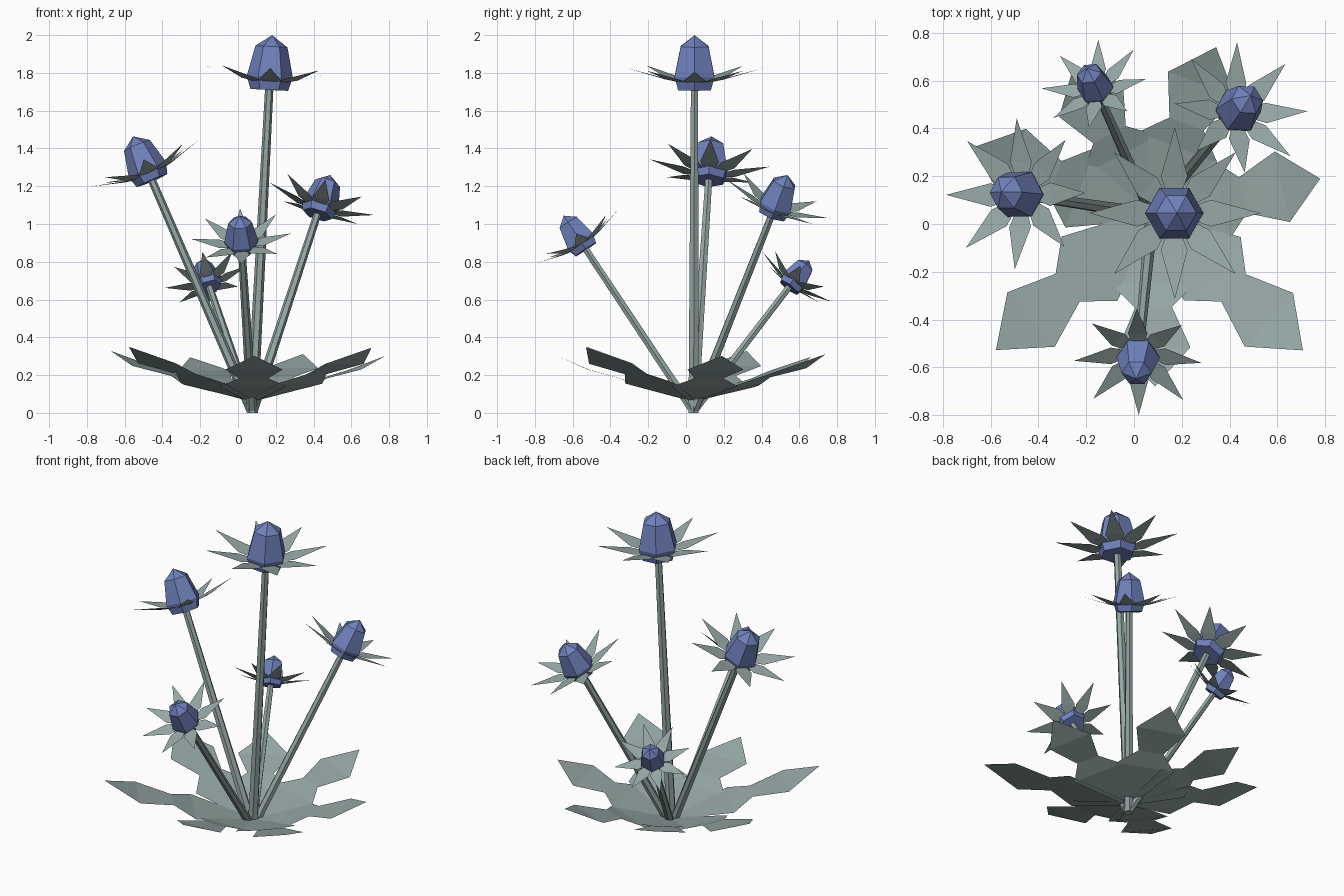
import bpy, bmesh, math
from mathutils import Vector, Matrix

if "Cube" in bpy.data.objects:
    bpy.data.objects.remove(bpy.data.objects["Cube"])


def material(name, rgb):
    m = bpy.data.materials.new(name)
    m.diffuse_color = (*rgb, 1)
    m.use_nodes = True
    m.node_tree.nodes["Principled BSDF"].inputs["Base Color"].default_value = m.diffuse_color
    return m


FOLIAGE = material("grey_green", (0.30, 0.385, 0.375))
BLUE = material("thistle_blue", (0.16, 0.22, 0.50))
ROOT = Vector((0.075, 0.04, 0.0))


def finish(name, bm, mat, matrix=Matrix()):
    bm.transform(matrix)
    me = bpy.data.meshes.new(name)
    bm.to_mesh(me)
    bm.free()
    me.materials.append(mat)
    ob = bpy.data.objects.new(name, me)
    bpy.context.collection.objects.link(ob)
    return ob


def lathe(bm, profile, sides=6):
    """Stack of rings (z, radius) capped below; a zero radius closes to a point."""
    rings = []
    for z, r in profile:
        n = sides if r > 0 else 1
        rings.append([bm.verts.new((r * math.cos(math.tau * i / sides),
                                    r * math.sin(math.tau * i / sides), z)) for i in range(n)])
    bm.faces.new(rings[0][::-1])
    for a, b in zip(rings, rings[1:]):
        for i in range(sides):
            j = (i + 1) % sides
            if len(b) == 1:
                bm.faces.new((a[i], a[j], b[0]))
            else:
                bm.faces.new((a[i], a[j], b[j], b[i]))
    if len(rings[-1]) > 1:
        bm.faces.new(rings[-1])


def blade(bm, points, angle):
    """Flat blade along a direction from (distance, half width, height) rows, ending in a tip."""
    rot = Matrix.Rotation(angle, 4, 'Z')
    rows = []
    for d, w, z in points:
        ys = (-w, w) if w > 0 else (0,)
        rows.append([bm.verts.new(rot @ Vector((d, y, z))) for y in ys])
    for a, b in zip(rows, rows[1:]):
        bm.faces.new((a[0], *b, a[1]))


# Flowers: a stem, a blue cone and a ring of eight spiky bracts
FLOWERS = {
    "centre": ((0.165, 0.045, 1.71), 1.0),
    "left": ((-0.455, 0.12, 1.23), 0.88),
    "right": ((0.42, 0.455, 1.05), 0.81),
    "front": ((0.02, -0.53, 0.865), 0.74),
    "back": ((-0.15, 0.545, 0.665), 0.63),
}
for name, (base, s) in FLOWERS.items():
    base = Vector(base)
    axis = base - ROOT
    turn = Vector((0, 0, 1)).rotation_difference(axis).to_matrix().to_4x4()
    place = Matrix.Translation(base) @ turn @ Matrix.Scale(s, 4)

    bm = bmesh.new()
    k = 0.6 + 0.4 * s
    lathe(bm, [(0, 0.031 * k), (axis.length + 0.03, 0.022 * k)])
    bm.transform(turn)
    stem = finish(name + "_stem", bm, FOLIAGE, Matrix.Translation(ROOT))
    for v in stem.data.vertices:
        v.co.z = max(v.co.z, 0)

    bm = bmesh.new()
    lathe(bm, [(0, 0.10), (0.07, 0.122), (0.23, 0.085), (0.29, 0)])
    finish(name + "_flower_head", bm, BLUE, place)

    bm = bmesh.new()
    for i in range(8):
        blade(bm, [(0.05, 0.02, 0.035), (0.155, 0.056, 0.058), (0.36, 0, 0.115)],
              math.tau * i / 8)
    finish(name + "_bracts", bm, FOLIAGE, place)

# Base leaves: lobed blades rising outward (angle in degrees, length)
LEAVES = [(-42, 0.85), (12, 0.72), (69, 0.75), (118, 0.70),
          (159.5, 0.80), (221, 0.865), (271, 0.72)]
LOBES = [(0.03, 0.035, 0.07), (0.40, 0.178, 0.155), (0.54, 0.077, 0.205),
         (0.775, 0.151, 0.26), (1.0, 0, 0.345)]
for n, (deg, length) in enumerate(LEAVES, 1):
    bm = bmesh.new()
    blade(bm, [(t * length, w, 0.06 + (z - 0.06) * length / 0.85) for t, w, z in LOBES],
          math.radians(deg))
    finish("base_leaf_%d" % n, bm, FOLIAGE, Matrix.Translation(ROOT))
